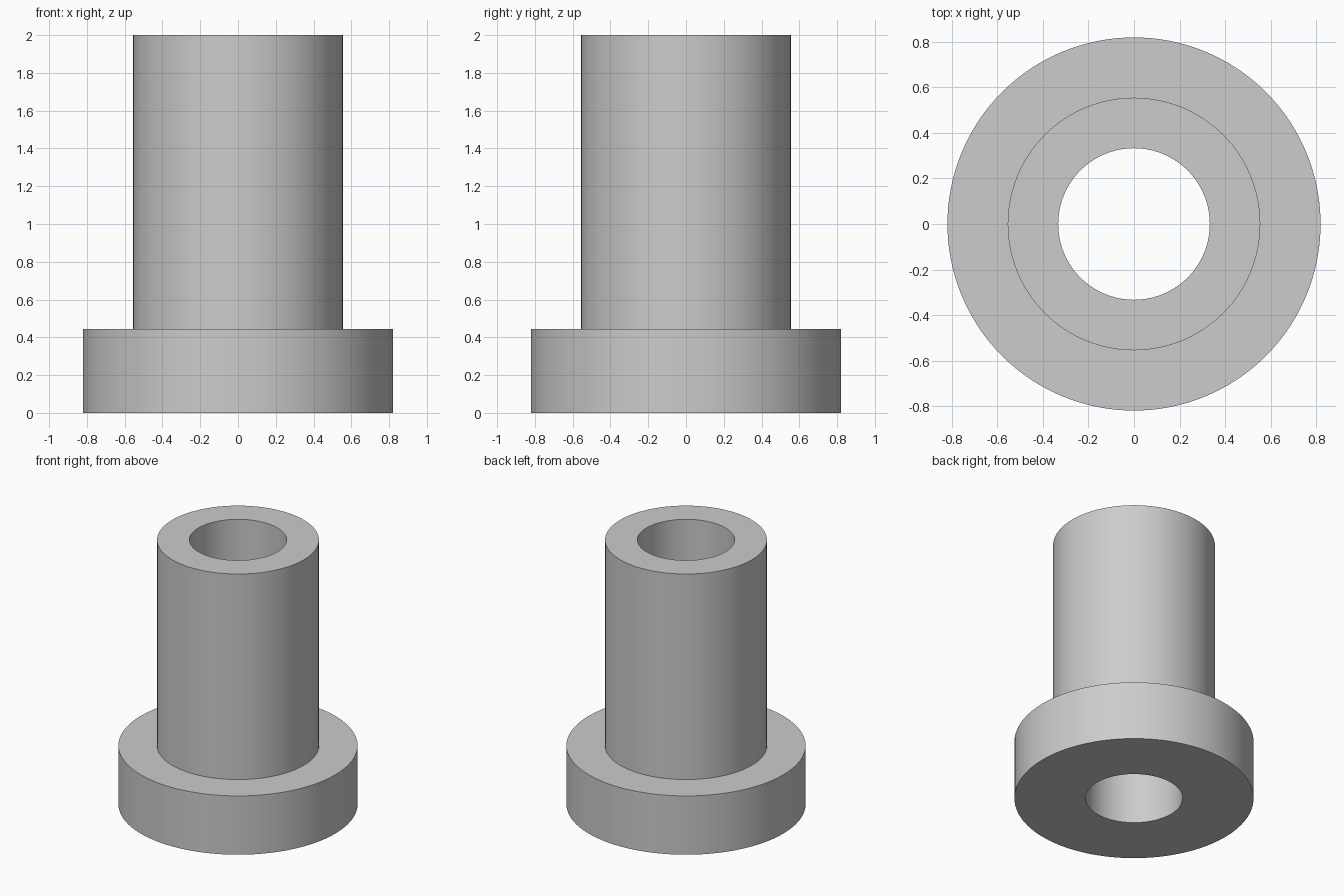
import bpy
import bmesh
from math import radians, tau
from mathutils import Matrix, Vector

cube = bpy.data.objects.get("Cube")
if cube:
    bpy.data.objects.remove(cube, do_unlink=True)

# Dimensions
BORE, BARREL, FLANGE = 0.333, 0.555, 0.82
FLANGE_TOP, HEIGHT = 0.445, 2.0
SEGMENTS = 128

# Plain grey finish
grey = bpy.data.materials.new("light grey")
grey.use_nodes = True
colour = (0.604, 0.604, 0.604, 1.0)
grey.diffuse_color = colour
grey.node_tree.nodes["Principled BSDF"].inputs["Base Color"].default_value = colour


def revolve(name, profile, material):
    """Turn a closed (radius, height) profile around the z axis."""
    bm = bmesh.new()
    verts = [bm.verts.new((r, 0, z)) for r, z in profile]
    edges = [bm.edges.new((v, verts[i - 1])) for i, v in enumerate(verts)]
    bmesh.ops.spin(bm, geom=verts + edges, cent=(0, 0, 0), axis=(0, 0, 1),
                   angle=tau, steps=SEGMENTS, use_merge=True)
    bmesh.ops.remove_doubles(bm, verts=bm.verts, dist=0.0001)
    bmesh.ops.recalc_face_normals(bm, faces=bm.faces)
    mesh = bpy.data.meshes.new(name)
    bm.to_mesh(mesh)
    bm.free()
    mesh.materials.append(material)
    obj = bpy.data.objects.new(name, mesh)
    bpy.context.collection.objects.link(obj)
    bpy.ops.object.select_all(action="DESELECT")
    obj.select_set(True)
    bpy.context.view_layer.objects.active = obj
    bpy.ops.object.shade_smooth_by_angle(angle=radians(30))
    return obj


# Flanged bushing: barrel, stepped flange and through bore in one turned part
revolve("flanged_bushing", [
    (BORE, 0), (FLANGE, 0), (FLANGE, FLANGE_TOP),
    (BARREL, FLANGE_TOP), (BARREL, HEIGHT), (BORE, HEIGHT),
], grey)
